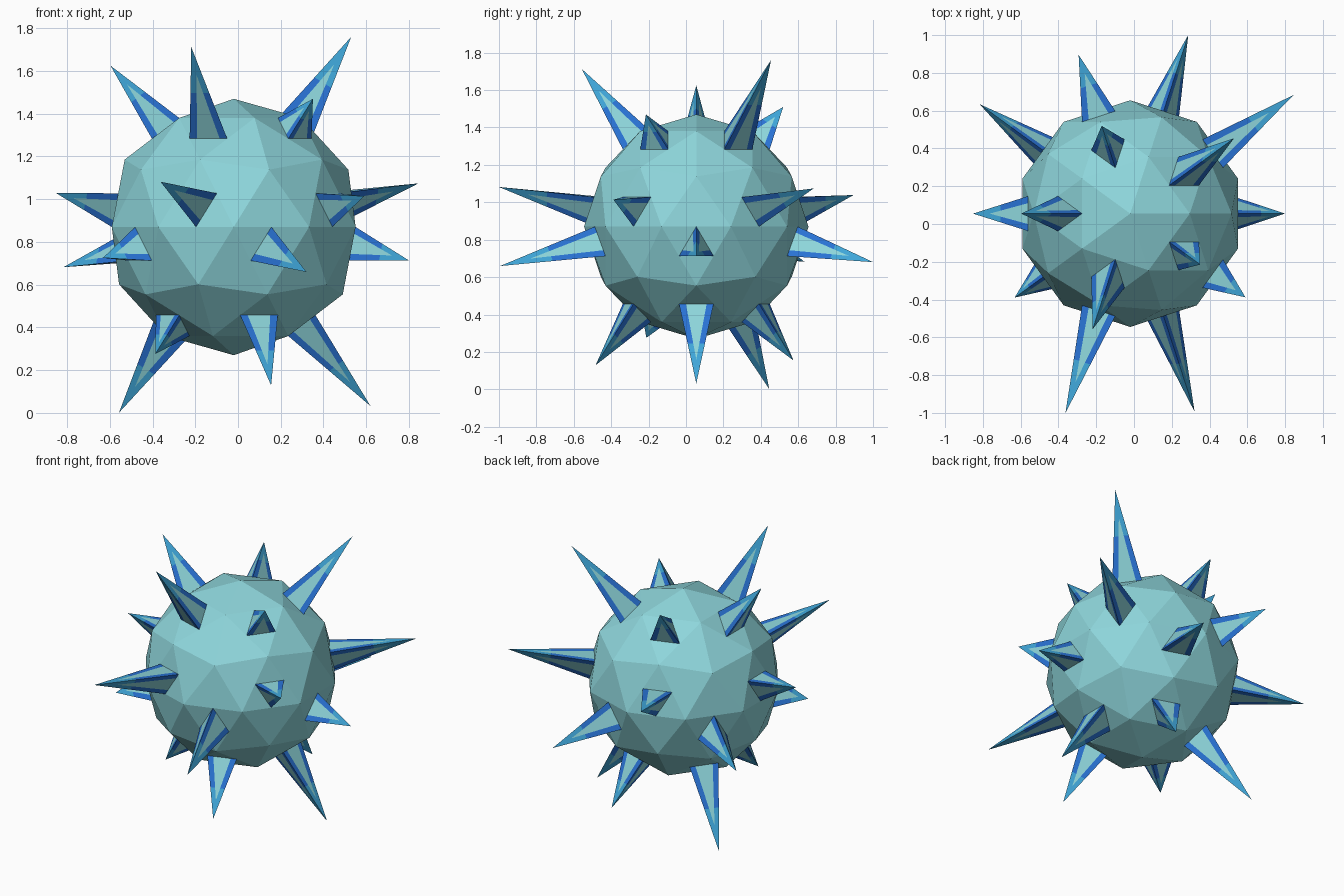
import bpy, bmesh, math
from mathutils import Vector, Matrix

if "Cube" in bpy.data.objects:
    bpy.data.objects.remove(bpy.data.objects["Cube"])

CENTRE = Vector((-0.02, 0.055, 0.87))
RADIUS = 0.6


def material(name, rgb):
    m = bpy.data.materials.new(name)
    m.diffuse_color = (*rgb, 1)
    m.use_nodes = True
    m.node_tree.nodes["Principled BSDF"].inputs["Base Color"].default_value = m.diffuse_color
    return m


teal = material("pale teal", (0.27, 0.67, 0.71))
blue = material("strong blue", (0.022, 0.17, 0.66))
sky = material("sky blue", (0.05, 0.38, 0.69))

# Faceted round body
bpy.ops.mesh.primitive_ico_sphere_add(subdivisions=2, radius=RADIUS, location=CENTRE)
body = bpy.context.object
body.name = "body"
body.data.materials.append(teal)


def spike(name, azimuth, height, point_up, reach):
    """Three-sided spike with a pale panel and blue borders on each side."""
    a = math.radians(azimuth)
    h = math.sqrt(1 - height * height)
    axis = Vector((h * math.cos(a), h * math.sin(a), height))
    up = (Vector((0, 0, 1)) - axis * height).normalized() * (1 if point_up else -1)
    tip = axis * reach
    base = [axis * 0.56 + Matrix.Rotation(math.radians(120 * i), 3, axis) @ up * 0.107
            for i in range(3)]
    bm = bmesh.new()

    def face(points, index):
        bm.faces.new([bm.verts.new(p) for p in points]).material_index = index

    for i in range(3):
        p, q = base[i], base[(i + 1) % 3]

        def at(u, v):      # u across the side, v from base to tip
            return p.lerp(q, u).lerp(tip, v)

        top, split, edge = 0.7, 0.5, 0.2
        # panel width narrows linearly to a point at "top"
        def inner(v):
            half = (0.5 - edge) * (1 - v / top) / (1 - v)
            return 0.5 - half, 0.5 + half
        l, r = inner(split)
        face([at(edge, 0), at(1 - edge, 0), at(0.5, top)], 0)
        face([at(0, 0), at(edge, 0), at(l, split), at(0, split)], 1)
        face([at(1 - edge, 0), at(1, 0), at(1, split), at(r, split)], 1)
        face([at(0, split), at(l, split), at(0.5, top), tip], 2)
        face([at(r, split), at(1, split), tip, at(0.5, top)], 2)
    face([base[2], base[1], base[0]], 0)
    bmesh.ops.remove_doubles(bm, verts=bm.verts, dist=1e-5)
    bmesh.ops.recalc_face_normals(bm, faces=bm.faces)
    me = bpy.data.meshes.new(name)
    bm.to_mesh(me)
    bm.free()
    for m in (teal, blue, sky):
        me.materials.append(m)
    ob = bpy.data.objects.new(name, me)
    ob.location = CENTRE
    bpy.context.collection.objects.link(ob)


# Four rings of five spikes: start azimuth, height, base points up, tip distances
rings = {
    "top_spike": (36, 0.7947, True, (1.12, 0.805, 0.95, 1.06, 0.755)),
    "upper_spike": (36, 0.1876, False, (1.088, 0.90, 0.847, 1.13, 0.768)),
    "lower_spike": (0, -0.1876, True, (0.835, 1.012, 1.003, 0.77, 1.123)),
    "bottom_spike": (0, -0.7947, False, (1.055, 0.90, 1.094, 0.748, 0.933)),
}
for name, (start, height, point_up, reaches) in rings.items():
    for i, reach in enumerate(reaches):
        spike(f"{name}_{i + 1}", start + 72 * i, height, point_up, reach)
